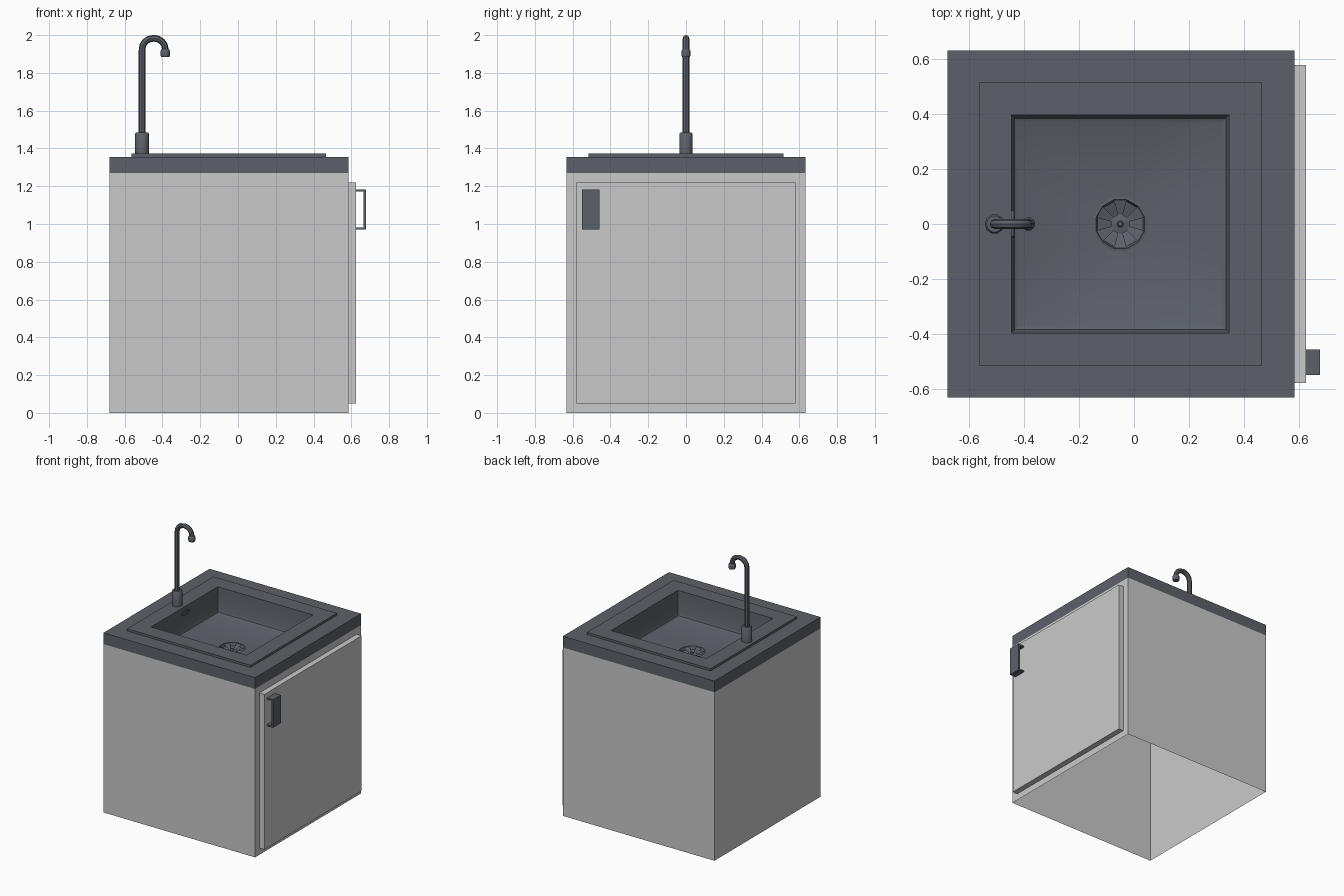
import bpy, bmesh, math
from mathutils import Vector

if "Cube" in bpy.data.objects:
    bpy.data.objects.remove(bpy.data.objects["Cube"])


def material(name, rgb):
    m = bpy.data.materials.new(name)
    m.diffuse_color = (*rgb, 1)
    m.use_nodes = True
    m.node_tree.nodes["Principled BSDF"].inputs["Base Color"].default_value = m.diffuse_color
    return m


WHITE = material("light_grey_panel", (0.59, 0.59, 0.59))
STEEL = material("dark_steel", (0.108, 0.12, 0.14))


def finish(name, bm, mat, angle=None, recalc=True):
    if recalc:
        bmesh.ops.recalc_face_normals(bm, faces=bm.faces)
    me = bpy.data.meshes.new(name)
    bm.to_mesh(me)
    bm.free()
    me.materials.append(mat)
    if angle:
        me.shade_smooth()
        me.set_sharp_from_angle(angle=math.radians(angle))
    ob = bpy.data.objects.new(name, me)
    bpy.context.collection.objects.link(ob)
    return ob


def loft(name, loops, mat, angle=None, start=False, end=False, flip=False):
    """Skin between closed loops; loops run counter-clockwise, outside first."""
    bm = bmesh.new()
    rings = [[bm.verts.new(p) for p in l] for l in loops]
    n = len(rings[0])
    for a, b in zip(rings, rings[1:]):
        for i in range(n):
            j = (i + 1) % n
            bm.faces.new((a[i], a[j], b[j], b[i]))
    if start:
        bm.faces.new(rings[0][::-1])
    if end:
        bm.faces.new(rings[-1])
    return finish(name, bm, mat, angle, recalc=start and end)


def rect(x0, x1, y, z, cuts=1):
    """Rectangle loop; cuts points per side, starting at the (+x,-y) corner."""
    c = [(x1, -y), (x1, y), (x0, y), (x0, -y)]
    out = []
    for i in range(4):
        a, b = Vector(c[i]), Vector(c[(i + 1) % 4])
        out += [(*a.lerp(b, k / cuts), z) for k in range(cuts)]
    return out


def circle(cx, r, z, n=12, start=-45):
    return [(cx + r * math.cos(math.radians(start) + math.tau * i / n),
             r * math.sin(math.radians(start) + math.tau * i / n), z) for i in range(n)]


def box(name, lo, hi, mat):
    bm = bmesh.new()
    bmesh.ops.create_cube(bm, size=1)
    for v in bm.verts:
        v.co = [lo[i] if v.co[i] < 0 else hi[i] for i in range(3)]
    return finish(name, bm, mat)


# Cabinet: four walls, open underneath
loft("cabinet", [rect(-.68, .585, .632, 0), rect(-.68, .585, .632, 1.27)], WHITE)

# Worktop: edge band and top with the sink cut-out
loft("worktop", [rect(-.68, .585, .632, 1.27), rect(-.68, .585, .632, 1.355),
                 rect(-.55, .45, .5, 1.355)], STEEL)

# Sink: raised rim, basin walls, rounded base, floor falling to the drain
CX = -.05
s = lambda h, z: rect(CX - h, CX + h, h, z, 3)
o = .515
loft("sink_basin", [s(o, 1.355), s(o, 1.372), s(.397, 1.372), s(.392, 1.205),
                    s(.385, 1.188), s(.368, 1.18), circle(CX, .1, 1.166)], STEEL, 35)

# Drain: sunken bowl with hub
loft("drain_bowl", [circle(CX, .1, 1.166), circle(CX, .092, 1.168), circle(CX, .085, 1.145),
                    circle(CX, .035, 1.128), circle(CX, .035, 1.148),
                    circle(CX, .012, 1.153), circle(CX, .008, 1.165)], STEEL, end=True)

# Drain ribs: wedges bridging the bowl
bm = bmesh.new()
outer, inner = circle(CX, .09, 1.164), circle(CX, .035, 1.148)
for i in range(0, 12, 2):
    bm.faces.new([bm.verts.new(p) for p in (outer[i], outer[i + 1], inner[i + 1], inner[i])])
finish("drain_ribs", bm, STEEL, recalc=False)

# Overflow slot on the wall beneath the tap
def oval(w, h, x):
    return [(x, w * math.cos(math.tau * i / 12), 1.328 + h * math.sin(math.tau * i / 12))
            for i in range(12)]


loft("overflow_slot", [oval(.05, .016, -.448), oval(.05, .016, -.438), oval(.042, .011, -.438),
                       oval(.042, .011, -.444)], STEEL, end=True)

# Tap: base collar, swan-neck pipe, nozzle
TX, NX = -.508, -.385
loft("tap_base", [circle(TX, r, z, 10, 0) for r, z in
                  ((.036, 1.37), (.036, 1.478), (.03, 1.485))], STEEL, 40, True, True)

path = [(TX, 1.48), (TX, 1.92)]
R = .0575
for cx, a0 in ((TX + R, 180), (NX - R, 90)):
    for k in range(5):
        a = math.radians(a0 - 22.5 * k)
        path.append((cx + R * math.cos(a), 1.925 + R * math.sin(a)))
path.append((NX, 1.90))
rings = []
for i, (x, z) in enumerate(path):
    a, b = path[max(i - 1, 0)], path[min(i + 1, len(path) - 1)]
    t = Vector((b[0] - a[0], 0, b[1] - a[1])).normalized()
    side = Vector((t.z, 0, -t.x))
    rings.append([Vector((x, 0, z)) + .0175 * (side * math.cos(math.tau * k / 8)
                  + Vector((0, 1, 0)) * math.sin(math.tau * k / 8)) for k in range(8)])
loft("tap_pipe", rings, STEEL, 40, True, True)

loft("tap_nozzle", [circle(NX, r, z, 10, 0) for r, z in
                    ((.022, 1.884), (.025, 1.892), (.025, 1.918), (.019, 1.926))],
     STEEL, 40, True, True)

# Door and its pull handle
box("door", (.585, -.58, .05), (.626, .58, 1.22), WHITE)
box("handle_grip", (.664, -.55, .97), (.677, -.457, 1.182), STEEL)
for label, z in (("lower", .97), ("upper", 1.171)):
    box("handle_arm_" + label, (.624, -.55, z), (.666, -.457, z + .011), STEEL)
